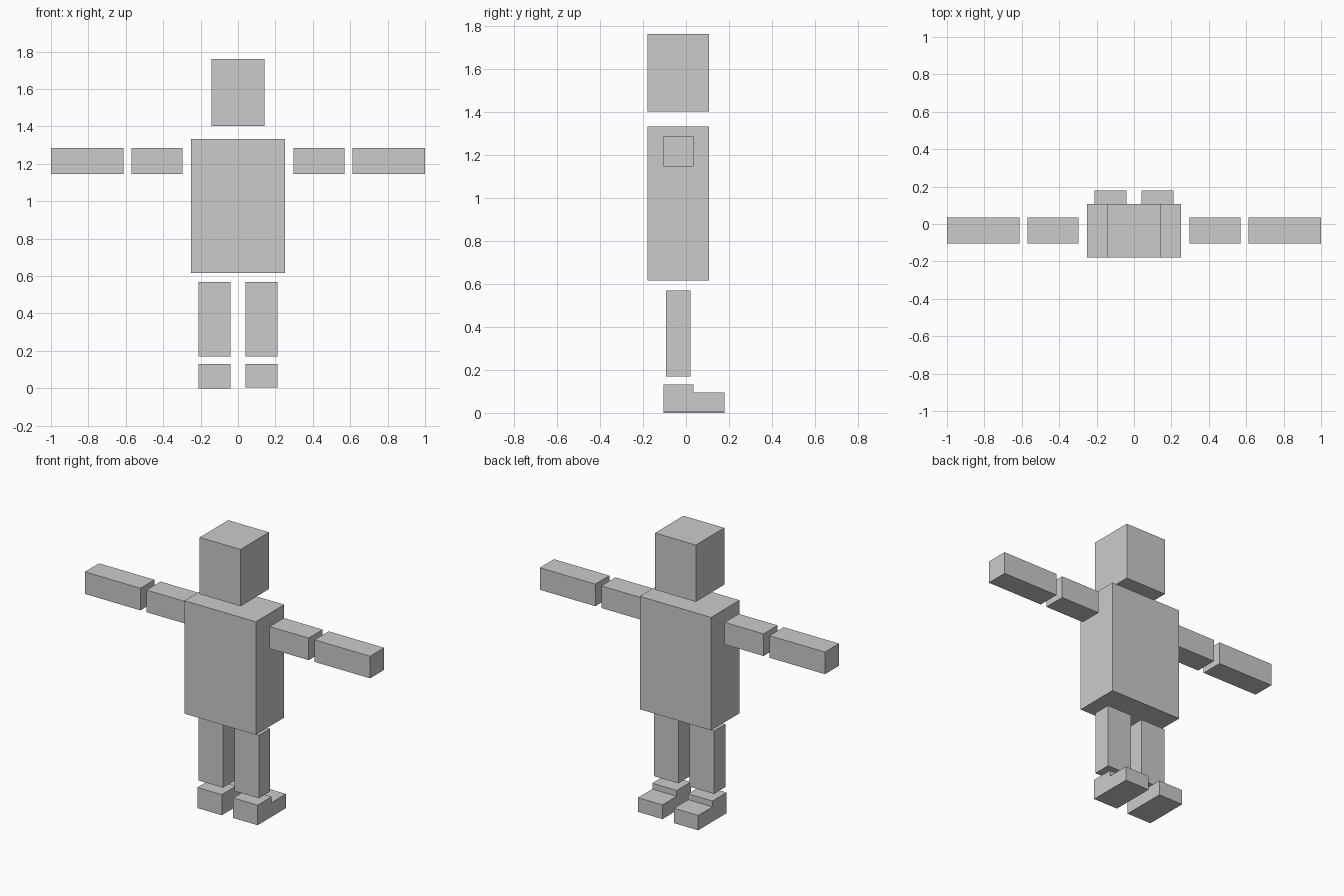
import bpy

if "Cube" in bpy.data.objects:
    bpy.data.objects.remove(bpy.data.objects["Cube"])


def prism(name, x0, x1, profile):
    """Extrude a (y, z) outline, counter-clockwise seen from +x, between x0 and x1."""
    n = len(profile)
    verts = [(x, y, z) for x in (x0, x1) for y, z in profile]
    faces = [tuple(reversed(range(n))), tuple(range(n, 2 * n))]
    faces += [(i, (i + 1) % n, n + (i + 1) % n, n + i) for i in range(n)]
    mesh = bpy.data.meshes.new(name)
    mesh.from_pydata(verts, [], faces)
    obj = bpy.data.objects.new(name, mesh)
    bpy.context.collection.objects.link(obj)
    return obj


def box(name, x, y, z):
    return prism(name, *x, [(y[0], z[0]), (y[1], z[0]), (y[1], z[1]), (y[0], z[1])])


# Head and torso
box("head", (-0.143, 0.143), (-0.179, 0.106), (1.402, 1.762))
box("torso", (-0.25, 0.25), (-0.179, 0.106), (0.616, 1.332))

# Limbs, one set per side; the foot on +x sits a hair above the ground
for side, s, sole in (("left", -1, 0.0), ("right", 1, 0.004)):
    def span(a, b):
        return sorted((s * a, s * b))

    box(f"{side}_upper_arm", span(0.296, 0.569), (-0.105, 0.036), (1.146, 1.286))
    box(f"{side}_forearm", span(0.611, 1.0), (-0.105, 0.036), (1.146, 1.286))
    box(f"{side}_leg", span(0.04, 0.211), (-0.093, 0.02), (0.17, 0.569))
    # Foot: tall heel with a lower toe toward +y
    prism(f"{side}_foot", *span(0.04, 0.211),
          [(-0.105, sole), (0.179, sole), (0.179, 0.094),
           (0.036, 0.094), (0.036, 0.131), (-0.105, 0.131)])
